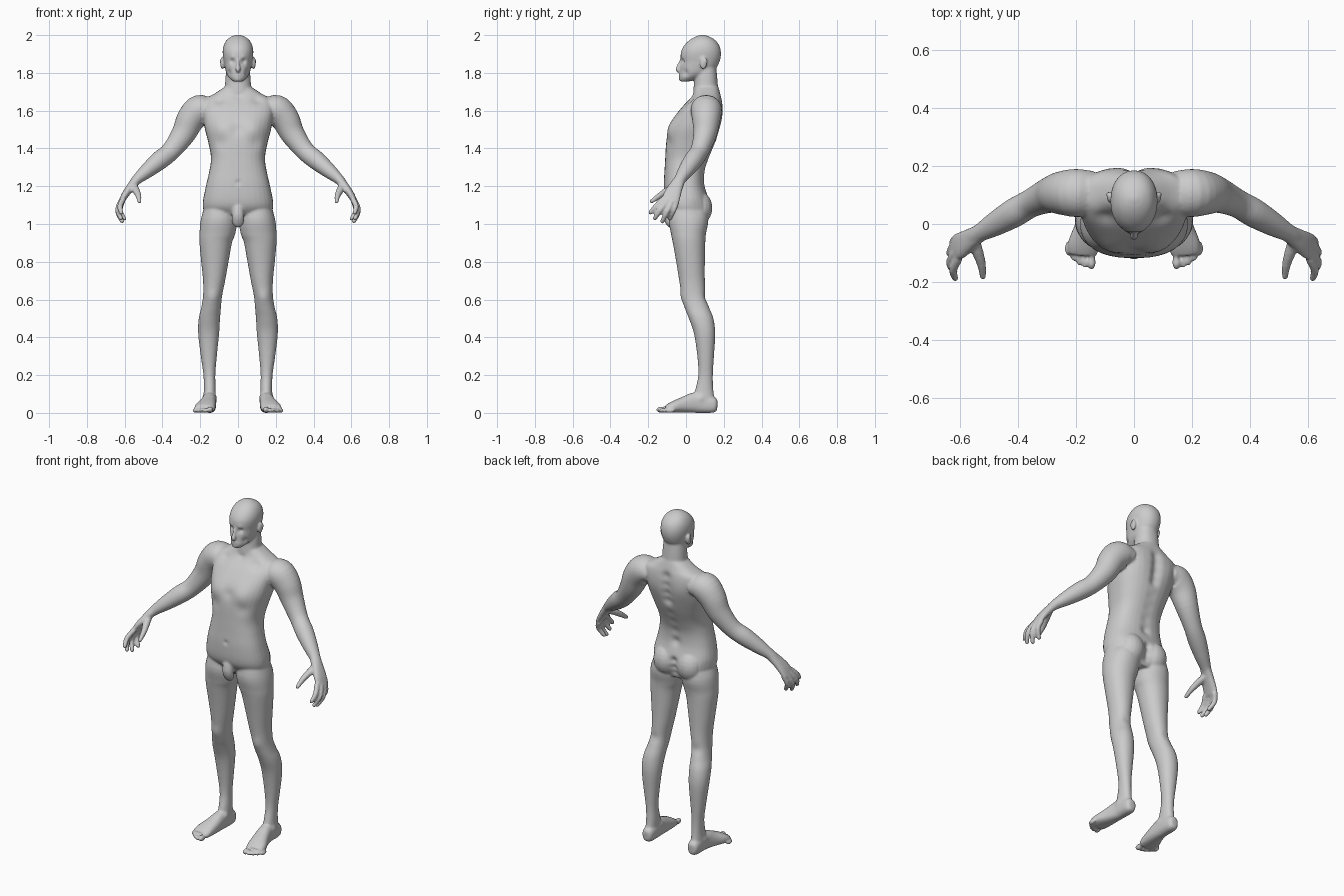
import bpy, bmesh, math
from mathutils import Vector, Matrix

bm = bmesh.new()
SEG = 32


def spline(rows, sub=4):
    """Catmull-Rom interpolation of rows of numbers."""
    out = []
    for i in range(len(rows) - 1):
        p0, p1 = rows[max(i - 1, 0)], rows[i]
        p2, p3 = rows[i + 1], rows[min(i + 2, len(rows) - 1)]
        for k in range(sub):
            t = k / sub
            out.append([0.5 * (2 * b + (c - a) * t + (2 * a - 5 * b + 4 * c - d) * t * t
                               + (3 * b - a - 3 * c + d) * t ** 3)
                        for a, b, c, d in zip(p0, p1, p2, p3)])
    return out + [list(rows[-1])]


def skin_rings(rings):
    loops = [[bm.verts.new(p) for p in r] for r in rings]
    for a, b in zip(loops, loops[1:]):
        for i in range(SEG):
            j = (i + 1) % SEG
            bm.faces.new((a[i], a[j], b[j], b[i]))
    bm.faces.new(loops[0])
    bm.faces.new(loops[-1])


def oval(c, u, v, n=2.0):
    pts = []
    for i in range(SEG):
        a = 2 * math.pi * i / SEG
        ca, sa = math.cos(a), math.sin(a)
        pts.append(c + u * math.copysign(abs(ca) ** (2 / n), ca)
                   + v * math.copysign(abs(sa) ** (2 / n), sa))
    return pts


def stack(rows, n=2.2, s=1):
    """Horizontal slices: z, x min, x max, front y, back y."""
    skin_rings([oval(Vector((s * (a + b) / 2, (f + k) / 2, z)),
                     Vector(((b - a) / 2, 0, 0)), Vector((0, (k - f) / 2, 0)), n)
                for z, a, b, f, k in spline(rows)])


def limb(rows, ref, s=1, n=2.0):
    """Tube along a path: x, y, z, radius along ref, radius across."""
    rows = spline(rows)
    pts = [Vector((s * r[0], r[1], r[2])) for r in rows]
    ref = Vector((s * ref[0], ref[1], ref[2]))
    rings = []
    for i, r in enumerate(rows):
        t = (pts[min(i + 1, len(pts) - 1)] - pts[max(i - 1, 0)]).normalized()
        u = (ref - t * ref.dot(t)).normalized()
        rings.append(oval(pts[i], u * r[3], t.cross(u) * r[4], n))
    skin_rings(rings)


def blob(c, r, s=1):
    m = Matrix.Translation((s * c[0], c[1], c[2])) @ Matrix.Diagonal((*r, 1))
    bmesh.ops.create_uvsphere(bm, u_segments=20, v_segments=12, radius=1, matrix=m)


# Torso, neck and head
stack([(z, -w, w, f, b) for z, w, f, b in (
    (1.00, .11, -.03, .09), (1.06, .175, -.085, .12), (1.11, .187, -.112, .125),
    (1.20, .170, -.118, .100), (1.28, .152, -.114, .100), (1.35, .143, -.110, .122),
    (1.43, .157, -.105, .155), (1.50, .175, -.092, .178), (1.56, .185, -.066, .19),
    (1.62, .195, -.020, .194), (1.66, .180, .018, .19), (1.69, .125, .038, .182),
    (1.73, .065, .048, .170))], 2.5)
stack([(z, -w, w, f, b) for z, w, f, b in (
    (1.64, .09, .03, .18), (1.72, .071, .04, .17), (1.78, .066, .045, .165), (1.83, .06, .05, .16))])
stack([(z, -w, w, f, b) for z, w, f, b in (
    (1.755, .026, -.03, .02), (1.775, .047, -.036, .08), (1.80, .062, -.033, .13),
    (1.83, .070, -.031, .163), (1.86, .075, -.027, .178), (1.89, .080, -.029, .185),
    (1.92, .081, -.024, .184), (1.95, .074, -.006, .174), (1.976, .058, .022, .152),
    (1.993, .034, .052, .122), (2.001, .010, .08, .095))], 2.15)

# Nose, lips and pelvis front
limb([(0, -.022, 1.875, .007, .008), (0, -.034, 1.845, .009, .01),
      (0, -.043, 1.817, .014, .013), (0, -.035, 1.808, .01, .008)], (1, 0, 0))
blob((0, -.031, 1.789), (.02, .009, .007))
blob((0, -.029, 1.779), (.017, .009, .007))
limb([(0, -.085, 1.09, .03, .03), (0, -.095, 1.045, .032, .027),
      (0, -.085, 1.005, .03, .022), (0, -.078, .985, .014, .012)], (1, 0, 0))

for s in (1, -1):
    # Ears
    blob((.083, .092, 1.852), (.011, .02, .033), s)
    blob((.088, .103, 1.860), (.008, .009, .022), s)
    # Buttocks
    blob((.078, .055, 1.085), (.082, .085, .095), s)
    # Legs
    stack([(1.14, .03, .165, -.07, .09), (1.03, .005, .196, -.092, .118),
           (.95, .014, .204, -.08, .106), (.90, .032, .204, -.07, .102), (.80, .05, .195, -.052, .100),
           (.70, .068, .185, -.036, .100), (.62, .084, .185, -.023, .105), (.56, .09, .194, -.008, .122),
           (.50, .095, .208, .015, .145), (.42, .10, .211, .042, .155), (.30, .112, .197, .060, .148),
           (.20, .12, .183, .065, .142), (.12, .118, .181, .048, .145), (.05, .12, .185, .03, .155)],
          2.1, s)
    # Feet and toes
    limb([(.15, .166, .04, .018, .025), (.15, .145, .042, .033, .042), (.151, .06, .055, .036, .055),
          (.16, -.01, .043, .045, .043), (.174, -.07, .03, .054, .030),
          (.178, -.105, .02, .05, .02)], (1, 0, 0), s, 2.4)
    for i in range(5):
        big = .017 if i == 0 else .0125
        x, y = .147 + .019 * i + (.005 if i else 0), -.132 + .002 * i + .0025 * i * i
        blob((x, y, big), (big * .9, .026, big), s)
    # Arms
    limb([(.14, .105, 1.605, .075, .055), (.20, .107, 1.605, .083, .08), (.25, .107, 1.555, .075, .075),
          (.29, .10, 1.475, .062, .064), (.355, .072, 1.387, .049, .051),
          (.415, .038, 1.337, .050, .050), (.48, .0, 1.283, .042, .040),
          (.537, -.033, 1.234, .031, .027), (.565, -.05, 1.20, .036, .022)], (0, 1, 0), s)
    # Palms, fingers and thumbs
    limb([(.53, -.03, 1.24, .03, .024), (.565, -.052, 1.2, .037, .022),
          (.597, -.073, 1.155, .046, .019), (.618, -.083, 1.118, .046, .015)], (0, 1, 0), s, 2.4)
    for k, m, e in (((.606, -.118, 1.135), (.625, -.158, 1.095), (.618, -.188, 1.06)),
                    ((.618, -.097, 1.125), (.636, -.135, 1.075), (.62, -.165, 1.03)),
                    ((.620, -.073, 1.118), (.635, -.100, 1.065), (.613, -.125, 1.014)),
                    ((.612, -.049, 1.120), (.625, -.066, 1.073), (.602, -.085, 1.028))):
        limb([(*k, .015, .015), (*m, .0145, .0145), (*e, .0115, .0115)], (0, 1, .3), s)
        blob(e, (.0115,) * 3, s)
    limb([(.555, -.05, 1.205, .02, .02), (.541, -.095, 1.18, .02, .018),
          (.527, -.14, 1.15, .0155, .0155), (.522, -.182, 1.12, .011, .011)], (1, 0, 0), s)
    blob((.522, -.182, 1.12), (.011,) * 3, s)

# Merge all parts into one continuous skin
bmesh.ops.recalc_face_normals(bm, faces=bm.faces[:])
mesh = bpy.data.meshes.new("body")
bm.to_mesh(mesh)
bm.free()
body = bpy.data.objects.new("body", mesh)
bpy.context.collection.objects.link(body)
bpy.context.view_layer.objects.active = body
body.select_set(True)
mesh.remesh_voxel_size = 0.0065
bpy.ops.object.voxel_remesh()

# Sculpt dabs: centre, radius, push (mirrored in x)
dabs = [((.085, -.08, 1.51), .055, (0, -.012, 0)),      # chest muscles
        ((.09, -.085, 1.43), .035, (0, .006, 0)),
        ((.10, .02, 1.66), .03, (0, .008, -.004)),      # hollow behind collarbone
        ((.10, .19, 1.57), .06, (0, .006, 0)),          # shoulder blades
        ((.031, -.022, 1.862), .013, (0, .012, 0)),     # eye sockets
        ((.032, -.026, 1.882), .013, (0, -.004, 0)),    # brows
        ((.05, -.005, 1.80), .018, (-.005, .006, 0)),   # cheeks
        ((.135, -.02, .61), .035, (0, -.006, 0)),       # kneecaps
        ((.14, .105, .61), .03, (0, -.006, 0)),         # backs of knees
        ((.115, .06, .09), .018, (-.006, 0, 0)),        # ankle bones
        ((.188, .08, .08), .018, (.006, 0, 0)),
        ((.17, .06, 1.09), .04, (-.008, 0, 0))]         # hip hollows
mid = [((0, .185, 1.24 + .05 * i), .028, (0, -.016, 0)) for i in range(5, 9)]
mid += [((0, .10 + .025 * i, 1.22 + .06 * i), .026, (0, -.012, 0)) for i in range(4)]
mid += [((0, .125, 1.03 + .04 * i), .022, (0, -.02, 0)) for i in range(3)]
mid += [((0, -.09, 1.50), .03, (0, .006, 0)), ((0, -.115, 1.22), .013, (0, .006, 0)),
        ((0, .04, 1.67), .02, (0, .006, 0)), ((0, -.03, 1.765), .014, (0, -.004, 0))]
both = mid + [((s * c[0], c[1], c[2]), r, (s * p[0], p[1], p[2])) for c, r, p in dabs for s in (1, -1)]

bm = bmesh.new()
bm.from_mesh(mesh)
for _ in range(4):
    bmesh.ops.smooth_vert(bm, verts=bm.verts[:], factor=0.5,
                          use_axis_x=True, use_axis_y=True, use_axis_z=True)
for v in bm.verts:
    co = v.co.copy()
    for c, r, p in both:
        d = (co - Vector(c)).length_squared / (r * r)
        if d < 6:
            v.co += Vector(p) * math.exp(-d)
    v.co.z = max(v.co.z, 0)
bm.to_mesh(mesh)
bm.free()
bpy.ops.object.shade_smooth()
